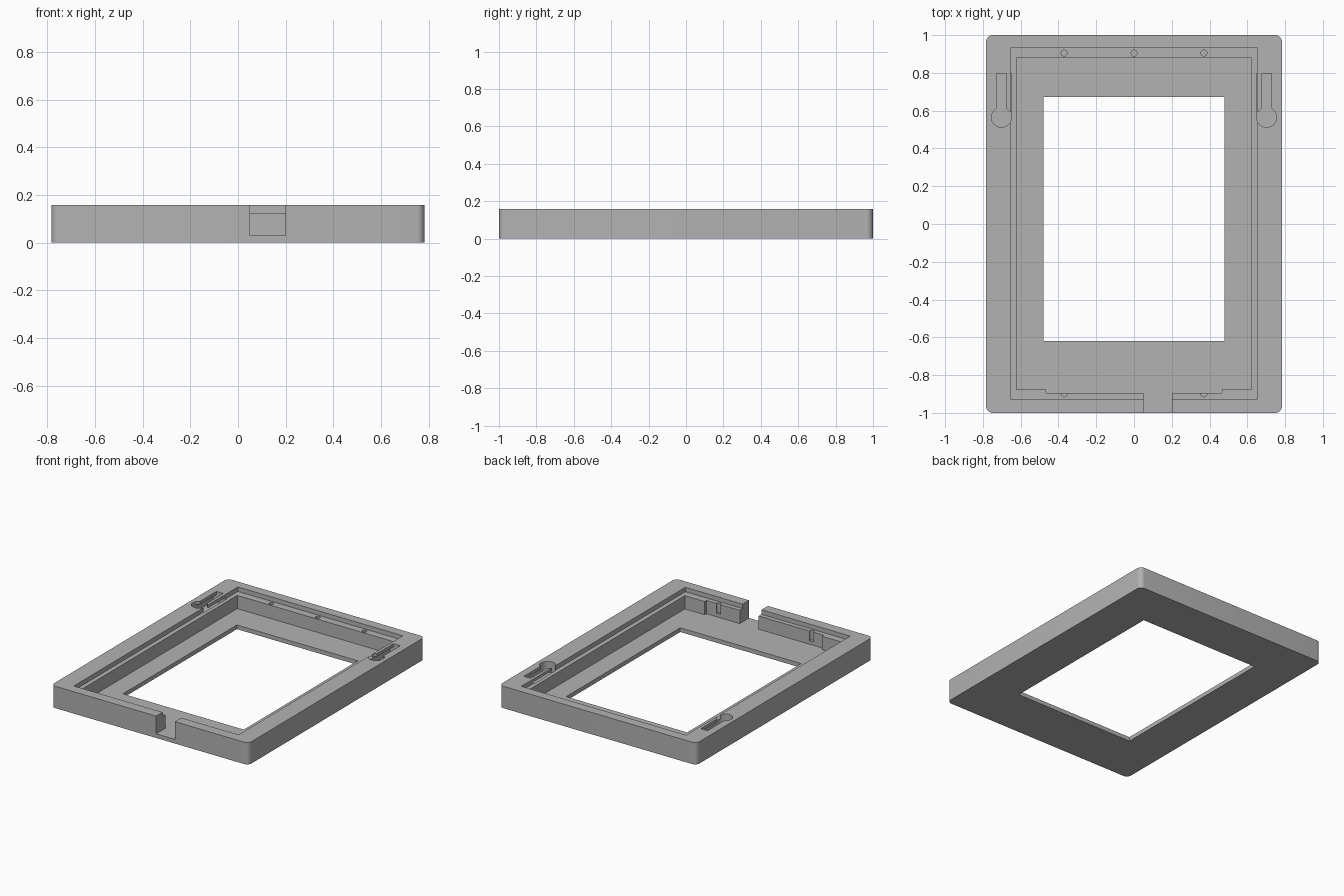
import bpy
import bmesh
from math import cos, sin, pi, radians

if "Cube" in bpy.data.objects:
    bpy.data.objects.remove(bpy.data.objects["Cube"], do_unlink=True)

HEIGHT, FLOOR, LEDGE = 0.157, 0.03, 0.125
ABOVE = HEIGHT + 0.1


def prism(name, outline, z0, z1):
    """Extrude a flat counter-clockwise outline from z0 up to z1."""
    bm = bmesh.new()
    face = bm.faces.new([bm.verts.new((x, y, z0)) for x, y in outline])
    top = bmesh.ops.extrude_face_region(bm, geom=[face])["geom"]
    verts = [v for v in top if isinstance(v, bmesh.types.BMVert)]
    bmesh.ops.translate(bm, verts=verts, vec=(0, 0, z1 - z0))
    bmesh.ops.recalc_face_normals(bm, faces=bm.faces)
    mesh = bpy.data.meshes.new(name)
    bm.to_mesh(mesh)
    bm.free()
    obj = bpy.data.objects.new(name, mesh)
    bpy.context.collection.objects.link(obj)
    return obj


def rect(x0, x1, y0, y1):
    return [(x0, y0), (x1, y0), (x1, y1), (x0, y1)]


def arc(cx, cy, r, start, end, steps):
    angles = [start + (end - start) * i / steps for i in range(steps + 1)]
    return [(cx + r * cos(a), cy + r * sin(a)) for a in angles]


def circle(cx, cy, r, sides=32):
    return arc(cx, cy, r, 0, 2 * pi, sides)[:-1]


# Outer block with rounded corners
R, W, L = 0.035, 0.783, 1.0
corners = [(1, 1), (-1, 1), (-1, -1), (1, -1)]
outline = []
for i, (sx, sy) in enumerate(corners):
    outline += arc(sx * (W - R), sy * (L - R), R, i * pi / 2, (i + 1) * pi / 2, 8)
frame = prism("picture_frame", outline, 0, HEIGHT)

# Window, backing-panel ledge, and deep recess with its cable notch
recess = [(-0.622, 0.88), (-0.622, -0.875), (-0.465, -0.875), (-0.465, -0.895),
          (0.05, -0.895), (0.05, -1.1), (0.2, -1.1), (0.2, -0.895),
          (0.465, -0.895), (0.465, -0.875), (0.622, -0.875), (0.622, 0.88)]
cutters = [
    prism("window_cutter", rect(-0.48, 0.48, -0.62, 0.673), -0.1, ABOVE),
    prism("ledge_cutter", rect(-0.654, 0.654, -0.927, 0.933), LEDGE, ABOVE),
    prism("recess_cutter", recess, FLOOR, ABOVE),
]

# Magnet or pin holes in the ledge
for x, y in [(-0.37, 0.905), (0, 0.905), (0.37, 0.905), (-0.37, -0.899), (0.37, -0.899)]:
    cutters.append(prism("pin_hole_cutter", circle(x, y, 0.016, 24), 0.055, ABOVE))

# Keyhole hangers: round entry, narrow slot, wide channel under the lip
for s in (-1, 1):
    cx, cy, r = s * 0.702, 0.565, 0.053
    channel = arc(cx, cy, r, pi, 2 * pi, 16) + [(cx + r, 0.797), (cx - r, 0.797)]
    cutters += [
        prism("keyhole_entry_cutter", circle(cx, cy, r), 0.08, ABOVE),
        prism("keyhole_slot_cutter", rect(cx - 0.027, cx + 0.027, cy, 0.797), 0.09, ABOVE),
        prism("keyhole_channel_cutter", channel, 0.08, 0.135),
    ]

# Cut everything out of the block, then bake the result
for cutter in cutters:
    mod = frame.modifiers.new("cut", "BOOLEAN")
    mod.operation, mod.solver, mod.object = "DIFFERENCE", "EXACT", cutter
graph = bpy.context.evaluated_depsgraph_get()
frame.modifiers.update()
graph.update()
baked = bpy.data.meshes.new_from_object(frame.evaluated_get(graph))
frame.modifiers.clear()
frame.data = baked
for cutter in cutters:
    bpy.data.objects.remove(cutter, do_unlink=True)

# Plain grey finish
grey = bpy.data.materials.new("matte_grey")
grey.use_nodes = True
colour = (0.45, 0.45, 0.45, 1)
grey.diffuse_color = colour
grey.node_tree.nodes["Principled BSDF"].inputs["Base Color"].default_value = colour
frame.data.materials.clear()
frame.data.materials.append(grey)

bpy.ops.object.select_all(action="DESELECT")
frame.select_set(True)
bpy.context.view_layer.objects.active = frame
bpy.ops.object.shade_smooth_by_angle(angle=radians(30))
